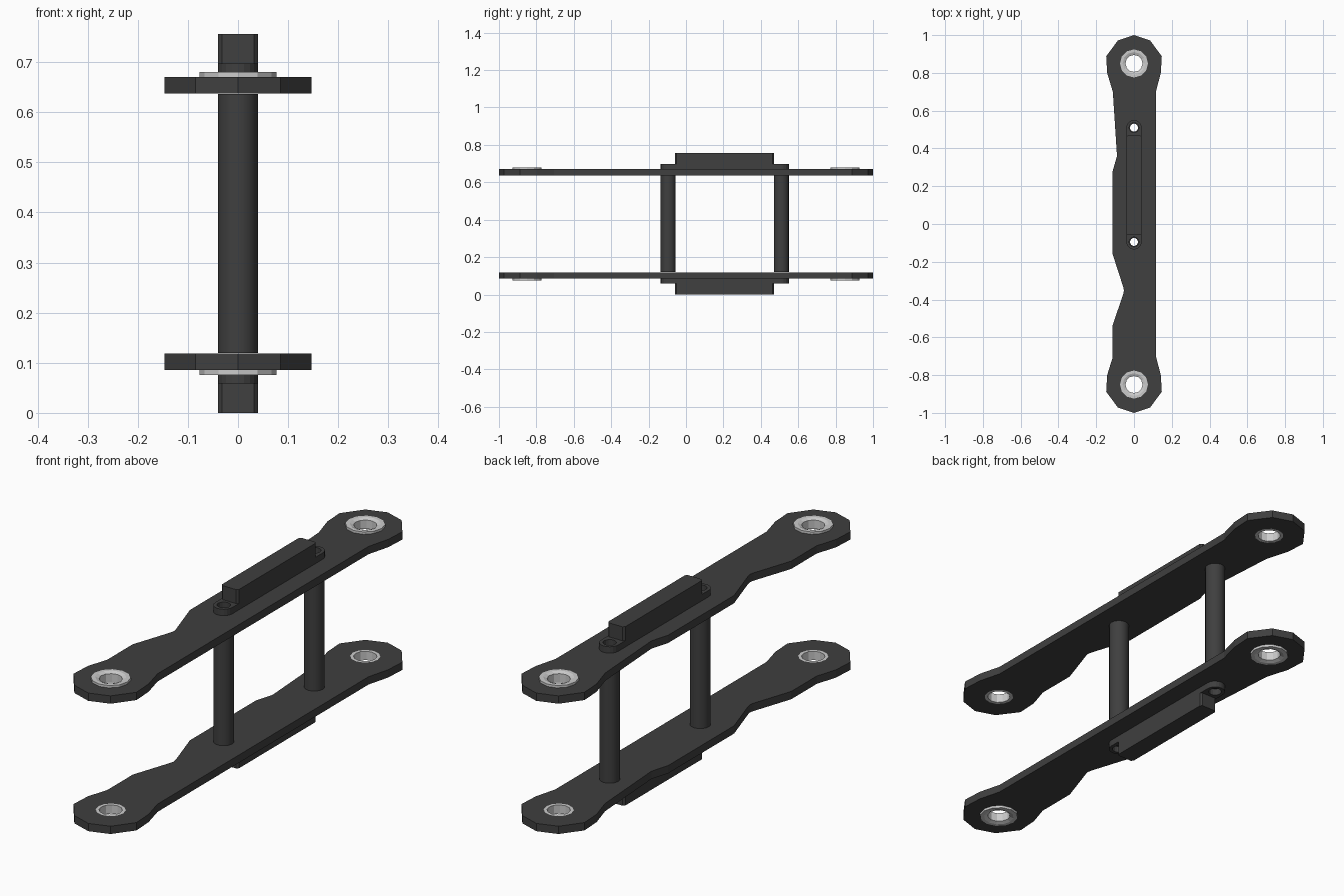
import bpy, bmesh, math

if "Cube" in bpy.data.objects:
    bpy.data.objects.remove(bpy.data.objects["Cube"])

H = 0.756                      # total height
HOLES = (-0.85, 0.85)          # bearing positions along y
POSTS = (-0.095, 0.51)         # standoff positions along y


def material(name, v):
    m = bpy.data.materials.new(name)
    m.diffuse_color = (v, v, v, 1)
    m.use_nodes = True
    m.node_tree.nodes["Principled BSDF"].inputs["Base Color"].default_value = m.diffuse_color
    return m


DARK = material("dark_plastic", 0.05)
STEEL = material("steel", 0.6)


def add(name, mesh, mat, smooth=False):
    ob = bpy.data.objects.new(name, mesh)
    bpy.context.collection.objects.link(ob)
    mesh.materials.clear()
    mesh.materials.append(mat)
    if smooth:
        bpy.ops.object.select_all(action='DESELECT')
        ob.select_set(True)
        bpy.context.view_layer.objects.active = ob
        bpy.ops.object.shade_smooth_by_angle(angle=math.radians(35))
    return ob


def circle(y, r, n=16):
    return [(r * math.cos(2 * math.pi * i / n), y + r * math.sin(2 * math.pi * i / n))
            for i in range(n)]


def slab(name, loops, z0, z1):
    """Extruded flat outline; every loop after the first is a hole."""
    cu = bpy.data.curves.new(name, 'CURVE')
    cu.dimensions = '2D'
    cu.fill_mode = 'BOTH'
    cu.extrude = abs(z1 - z0) / 2
    for pts in loops:
        sp = cu.splines.new('POLY')
        sp.points.add(len(pts) - 1)
        for p, (x, y) in zip(sp.points, pts):
            p.co = (x, y, 0, 1)
        sp.use_cyclic_u = True
    tmp = bpy.data.objects.new(name + "_tmp", cu)
    bpy.context.collection.objects.link(tmp)
    bpy.context.view_layer.update()
    mesh = bpy.data.meshes.new_from_object(
        tmp.evaluated_get(bpy.context.evaluated_depsgraph_get()))
    bpy.data.objects.remove(tmp)
    bm = bmesh.new()
    bm.from_mesh(mesh)
    bmesh.ops.remove_doubles(bm, verts=bm.verts, dist=1e-5)
    bmesh.ops.recalc_face_normals(bm, faces=bm.faces)
    for f in bm.faces:
        f.smooth = False
    bm.to_mesh(mesh)
    bm.free()
    ob = add(name, mesh, DARK)
    ob.location.z = (z0 + z1) / 2
    return ob


def lathe(name, profile, y, mat, n, smooth):
    """Closed (radius, z) profile revolved about a vertical axis at y."""
    bm = bmesh.new()
    rings = [[bm.verts.new((x, yy, z)) for x, yy in circle(y, r, n)] for r, z in profile]
    for a, b in zip(rings, rings[1:] + rings[:1]):
        for i in range(n):
            j = (i + 1) % n
            bm.faces.new((a[i], a[j], b[j], b[i]))
    bmesh.ops.recalc_face_normals(bm, faces=bm.faces)
    mesh = bpy.data.meshes.new(name)
    bm.to_mesh(mesh)
    bm.free()
    return add(name, mesh, mat, smooth)


# arm plate outline, clockwise from the far tip
end_cap = [(0, 1.0), (0.085, 0.972), (0.147, 0.888), (0.142, 0.80), (0.117, 0.705)]
right = end_cap + [(x, -y) for x, y in reversed(end_cap)]
left = [(-x, -y) for x, y in end_cap[1:4]] + [
    (-0.114, -0.71), (-0.114, -0.54), (-0.057, -0.37), (-0.053, -0.352),
    (-0.058, -0.33), (-0.113, -0.16), (-0.113, 0.28), (-0.09, 0.36),
    (-0.112, 0.70)] + [(-x, y) for x, y in reversed(end_cap[1:4])]
outline = right + left

# stadium outline of the handle base
R = 0.04
base = [(R * math.cos(math.pi * i / 10), POSTS[1] + R * math.sin(math.pi * i / 10))
        for i in range(11)]
base += [(-R * math.cos(math.pi * i / 10), POSTS[0] - R * math.sin(math.pi * i / 10))
         for i in range(11)]

# raised bar outline with small corner chamfers
c, y0, y1 = 0.008, POSTS[0] + R - 0.003, POSTS[1] - R
bar = [(R, y0 + c), (R, y1 - c), (R - c, y1), (c - R, y1),
       (-R, y1 - c), (-R, y0 + c), (c - R, y0), (R - c, y0)]

# bearing section, z measured from the plate's inner face
bearing = [(0.045, 0), (0.058, 0), (0.058, 0.033), (0.077, 0.033),
           (0.077, 0.043), (0.06, 0.043), (0.045, 0.037)]

# top and bottom halves mirror each other
for side in ("top", "bottom"):
    def z(v):
        return v if side == "top" else H - v
    slab(side + "_arm_plate", [outline] + [circle(y, 0.058, 12) for y in HOLES]
         + [circle(y, 0.021) for y in POSTS], z(0.637), z(0.67))
    slab(side + "_handle_base", [base] + [circle(y, 0.026) for y in POSTS],
         z(0.67), z(0.697))
    slab(side + "_handle_bar", [bar], z(0.69), z(H))
    for y, tag in zip(HOLES, ("front", "back")):
        lathe(f"{side}_{tag}_bearing", [(r, z(0.637 + h)) for r, h in bearing],
              y, STEEL, 12, False)

# hollow standoff posts between the plates
for y, tag in zip(POSTS, ("front", "back")):
    lathe(tag + "_standoff", [(0.021, 0.12), (R, 0.12), (R, H - 0.12), (0.021, H - 0.12)],
          y, DARK, 16, True)
